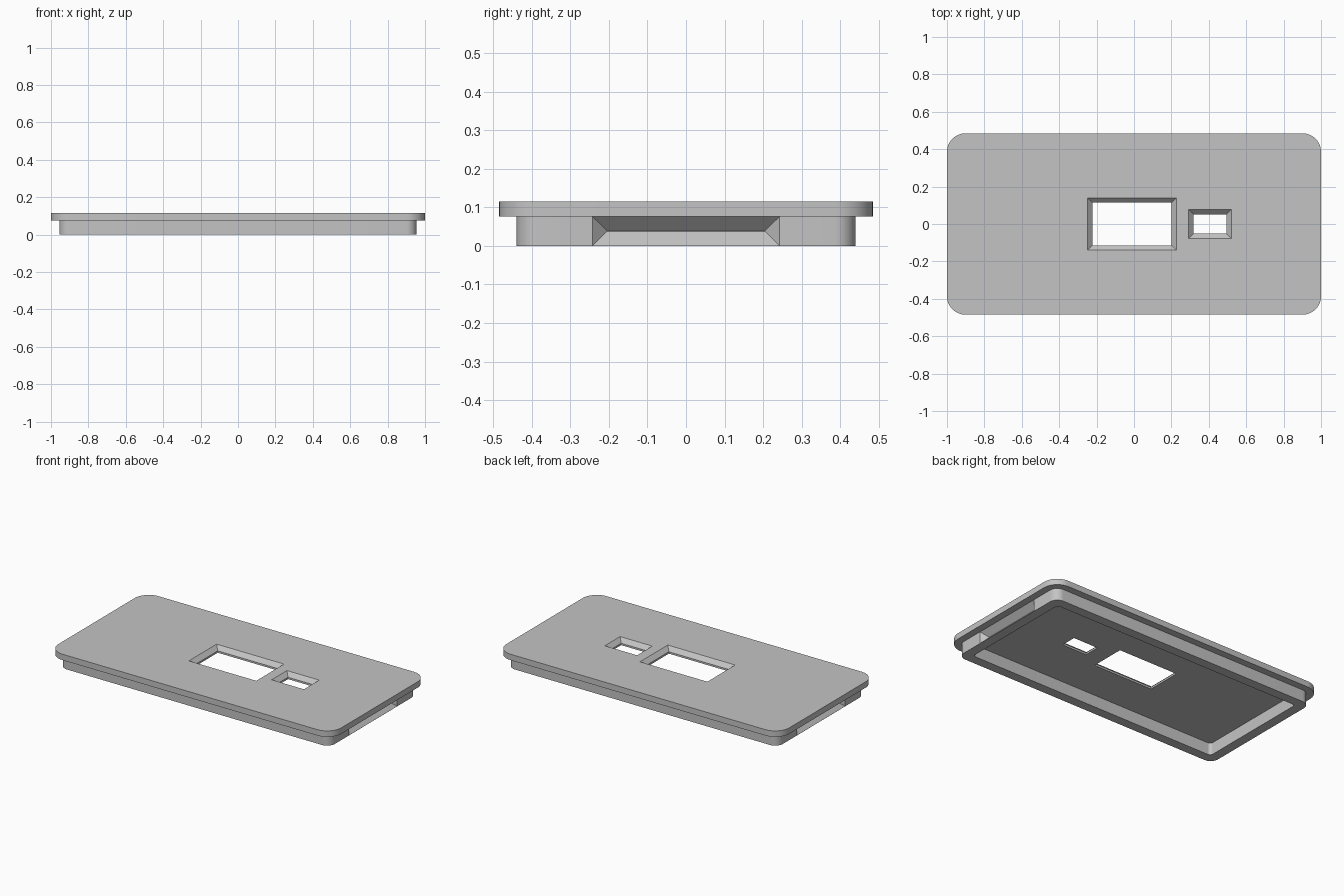
import bpy, bmesh, math
from math import radians, cos, sin

cube = bpy.data.objects.get("Cube")
if cube:
    bpy.data.objects.remove(cube, do_unlink=True)

# Main sizes
RIM_H, TOP = 0.077, 0.115
PLATE_X, PLATE_Y = 1.0, 0.485
RIM_X, RIM_Y = 0.955, 0.44
WALL = 0.062

grey = bpy.data.materials.new("plain grey")
grey.use_nodes = True
grey.diffuse_color = (0.55, 0.55, 0.55, 1)
grey.node_tree.nodes["Principled BSDF"].inputs["Base Color"].default_value = (0.55, 0.55, 0.55, 1)


def rounded(hx, hy, r, steps=12):
    """Counter-clockwise outline of a rectangle with rounded corners."""
    pts = []
    for i, (sx, sy) in enumerate([(1, 1), (-1, 1), (-1, -1), (1, -1)]):
        for k in range(steps + 1):
            a = radians(90 * (i + k / steps))
            pts.append((sx * (hx - r) + r * cos(a), sy * (hy - r) + r * sin(a)))
    return pts


def rect(cx, hx, hy):
    return [(cx + hx, hy), (cx - hx, hy), (cx - hx, -hy), (cx + hx, -hy)]


def loft(name, rings):
    """Closed solid through rings of matching 3D points."""
    bm = bmesh.new()
    loops = [[bm.verts.new(p) for p in ring] for ring in rings]
    n = len(loops[0])
    for a, b in zip(loops, loops[1:]):
        for i in range(n):
            j = (i + 1) % n
            bm.faces.new((a[i], a[j], b[j], b[i]))
    bm.faces.new(loops[0][::-1])
    bm.faces.new(loops[-1])
    bmesh.ops.remove_doubles(bm, verts=bm.verts, dist=1e-6)
    bmesh.ops.recalc_face_normals(bm, faces=bm.faces)
    mesh = bpy.data.meshes.new(name)
    bm.to_mesh(mesh)
    bm.free()
    mesh.materials.append(grey)
    obj = bpy.data.objects.new(name, mesh)
    bpy.context.collection.objects.link(obj)
    return obj


def at(pts, z):
    return [(x, y, z) for x, y in pts]


def prism(name, pts, z0, z1):
    return loft(name, [at(pts, z0), at(pts, z1)])


def cut(obj, cutters):
    bpy.context.view_layer.objects.active = obj
    for c in cutters:
        m = obj.modifiers.new("cut", "BOOLEAN")
        m.operation, m.solver, m.object = "DIFFERENCE", "EXACT", c
        bpy.ops.object.modifier_apply(modifier=m.name)
        bpy.data.objects.remove(c, do_unlink=True)


def finish(obj):
    bpy.ops.object.select_all(action="DESELECT")
    obj.select_set(True)
    bpy.context.view_layer.objects.active = obj
    bpy.ops.object.shade_smooth_by_angle(angle=radians(30))


def window_cutter(cx, hx, hy, bevel=0.026):
    """Straight opening that flares at 45 degrees up to the top face."""
    over = 0.01
    flare = bevel + over
    return loft("window_cutter", [
        at(rect(cx, hx, hy), RIM_H - over),
        at(rect(cx, hx, hy), TOP - bevel),
        at(rect(cx, hx + flare, hy + flare), TOP + over)])


def groove_cutter(side):
    """Wedge with sloped ends that narrows to a line inside the wall."""
    mid, over = RIM_H / 2, 0.01
    half = mid - 0.0004
    def ring(x, hy, hz):
        return [(side * x, sy * hy, mid + sz * hz)
                for sy, sz in [(1, 1), (-1, 1), (-1, -1), (1, -1)]]
    return loft("groove_cutter", [
        ring(RIM_X + over, 0.243 + over, half + over),
        ring(RIM_X - half + 0.0005, 0.205, 0.0005)])


# Cover plate with two flared windows
plate = prism("cover_plate", rounded(PLATE_X, PLATE_Y, 0.1), RIM_H, TOP)
cut(plate, [window_cutter(-0.011, 0.212, 0.114), window_cutter(0.406, 0.088, 0.051)])
finish(plate)

# Hollow rim underneath with a grip groove at each end
rim = prism("lower_rim", rounded(RIM_X, RIM_Y, 0.055), 0, RIM_H)
cavity = prism("cavity_cutter", rounded(RIM_X - WALL, RIM_Y - WALL, 0.02), -0.05, RIM_H + 0.05)
cut(rim, [cavity, groove_cutter(1), groove_cutter(-1)])
finish(rim)
